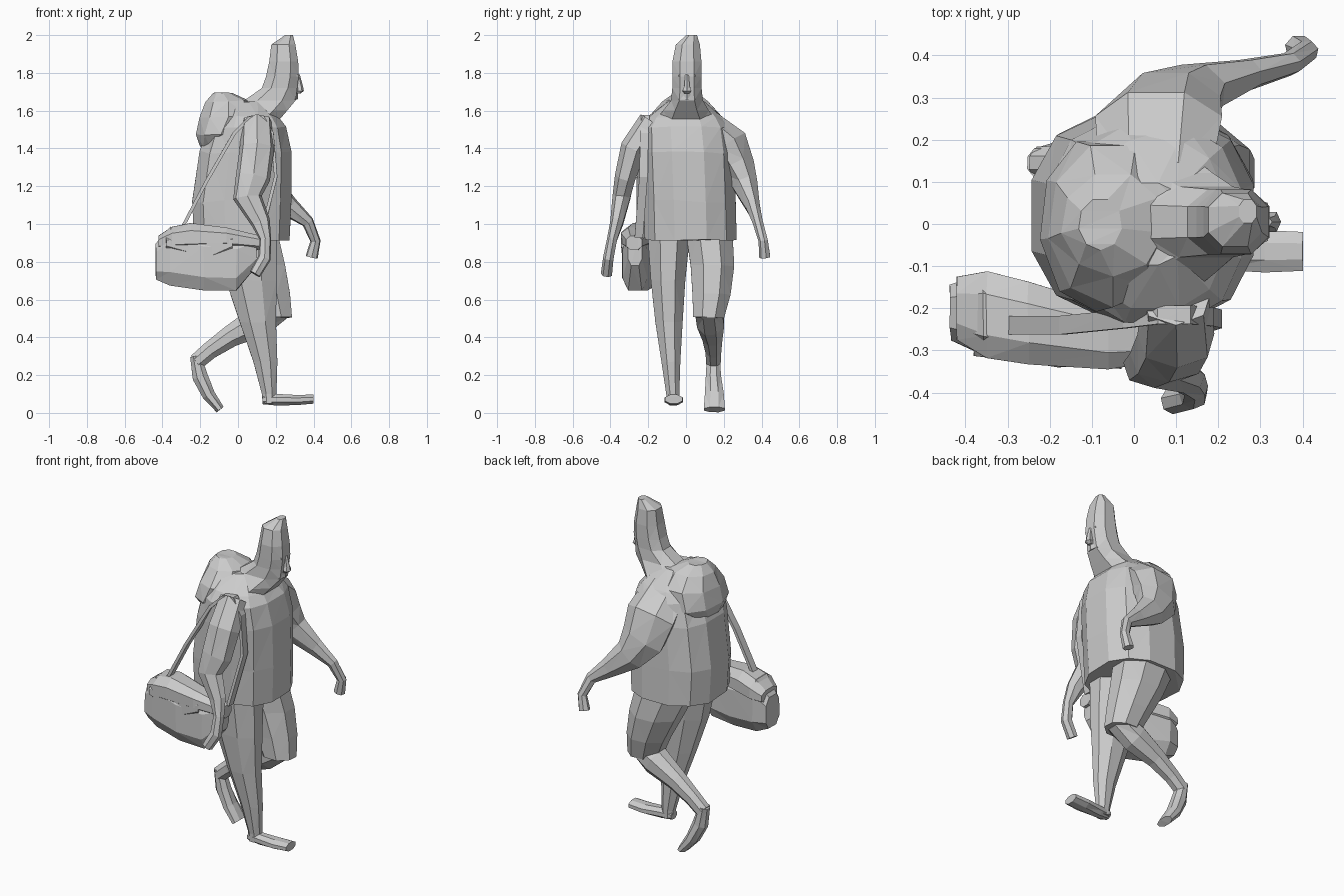
import bpy, bmesh, math, random
from mathutils import Vector

random.seed(4)


def loft(name, sections, n=8, axis=None, power=1.0, start=0.5, rough=0.04):
    """Skin rings (x, y, z, half width sideways, half depth) along a path."""
    bm = bmesh.new()
    pts = [Vector(s[:3]) for s in sections]
    grow = 1.04 if start and power == 1 else 1.0
    rings = []
    for i, s in enumerate(sections):
        if axis:
            t = Vector(axis)
        else:
            t = Vector()
            if i > 0:
                t += (pts[i] - pts[i - 1]).normalized()
            if i < len(pts) - 1:
                t += (pts[i + 1] - pts[i]).normalized()
        t.normalize()
        side = Vector((0, 1, 0))
        side = (side - t * side.dot(t)).normalized()
        up = side.cross(t)
        j = rough * min(s[3], s[4])
        ring = []
        for k in range(n):
            a = 2 * math.pi * (k + start) / n
            c, d = math.cos(a), math.sin(a)
            c = math.copysign(abs(c) ** power, c) * grow
            d = math.copysign(abs(d) ** power, d) * grow
            # a little hand-cut unevenness along the path
            slip = t * random.uniform(-j, j)
            ring.append(bm.verts.new(pts[i] + side * c * s[3] + up * d * s[4] + slip))
        rings.append(ring)
    for r0, r1 in zip(rings, rings[1:]):
        for k in range(n):
            bm.faces.new((r0[k], r0[(k + 1) % n], r1[(k + 1) % n], r1[k]))
    bm.faces.new(rings[0])
    bm.faces.new(rings[-1])
    bmesh.ops.triangulate(bm, faces=bm.faces)
    bmesh.ops.recalc_face_normals(bm, faces=bm.faces)
    me = bpy.data.meshes.new(name)
    bm.to_mesh(me)
    bm.free()
    ob = bpy.data.objects.new(name, me)
    bpy.context.collection.objects.link(ob)
    return ob


Z, X = (0, 0, 1), (1, 0, 0)

# Loose shirt with sloping shoulders, and the hood bunched behind the neck
loft("shirt", [
    (0.02, 0.025, 0.92, 0.25, 0.26),
    (0.02, 0.02, 1.12, 0.25, 0.27),
    (0.04, 0.01, 1.38, 0.25, 0.25),
    (0.05, 0.00, 1.51, 0.24, 0.21),
    (0.05, 0.00, 1.565, 0.205, 0.17),
    (0.02, 0.00, 1.65, 0.10, 0.11)], 12, Z, 0.8)
loft("hood", [
    (-0.15, 0.00, 1.41, 0.12, 0.05),
    (-0.09, 0.00, 1.47, 0.20, 0.13),
    (-0.05, 0.00, 1.57, 0.19, 0.15),
    (-0.05, 0.00, 1.65, 0.12, 0.12),
    (-0.08, 0.00, 1.695, 0.06, 0.05)], 9, Z)

# Head stretching forward out of a wide collar
loft("head_and_neck", [
    (0.05, 0.00, 1.54, 0.18, 0.17),
    (0.12, 0.00, 1.60, 0.13, 0.15),
    (0.17, 0.005, 1.655, 0.09, 0.145),
    (0.22, 0.005, 1.72, 0.083, 0.10),
    (0.235, 0.005, 1.78, 0.083, 0.093),
    (0.242, 0.005, 1.86, 0.082, 0.082),
    (0.24, 0.01, 1.95, 0.068, 0.068),
    (0.27, 0.03, 2.0, 0.03, 0.022)], 8, Z, 0.85, 0.5, 0)
loft("nose", [
    (0.315, 0.005, 1.79, 0.010, 0.012),
    (0.325, 0.005, 1.73, 0.016, 0.018),
    (0.328, 0.005, 1.705, 0.026, 0.020),
    (0.315, 0.005, 1.69, 0.014, 0.014)], 6, Z)
loft("moustache", [
    (0.292, 0.005, 1.69, 0.03, 0.026),
    (0.29, 0.005, 1.66, 0.05, 0.025)], 6, Z)
for s in (-1, 1):
    loft("eye", [
        (0.29, 0.005 + s * 0.038, 1.785, 0.018, 0.012),
        (0.318, 0.005 + s * 0.035, 1.785, 0.011, 0.007)], 6, X)

# Right arm hangs by the bag, left arm swings forward
loft("right_arm", [
    (0.10, -0.18, 1.54, 0.07, 0.08),
    (0.10, -0.275, 1.40, 0.07, 0.09),
    (0.08, -0.32, 1.25, 0.055, 0.09),
    (0.05, -0.34, 1.14, 0.048, 0.075),
    (0.12, -0.365, 1.01, 0.035, 0.05),
    (0.145, -0.39, 0.92, 0.027, 0.03),
    (0.14, -0.41, 0.82, 0.028, 0.034),
    (0.09, -0.42, 0.735, 0.03, 0.03)], 7)
loft("left_arm", [
    (0.05, 0.10, 1.55, 0.07, 0.13),
    (0.06, 0.235, 1.42, 0.10, 0.15),
    (0.085, 0.285, 1.29, 0.083, 0.13),
    (0.15, 0.32, 1.19, 0.063, 0.09),
    (0.27, 0.355, 1.09, 0.037, 0.055),
    (0.37, 0.38, 1.01, 0.027, 0.032),
    (0.41, 0.41, 0.91, 0.025, 0.027),
    (0.39, 0.418, 0.825, 0.03, 0.032)], 7)

# Standing right leg and its flat foot
loft("right_leg", [
    (0.04, -0.09, 0.98, 0.12, 0.17),
    (0.07, -0.095, 0.70, 0.095, 0.14),
    (0.105, -0.09, 0.48, 0.075, 0.10),
    (0.145, -0.08, 0.27, 0.052, 0.066),
    (0.165, -0.07, 0.10, 0.036, 0.040),
    (0.165, -0.07, 0.05, 0.034, 0.036)], 8, Z)
loft("right_foot", [
    (0.13, -0.07, 0.07, 0.03, 0.025),
    (0.20, -0.07, 0.07, 0.04, 0.032),
    (0.31, -0.065, 0.068, 0.052, 0.028),
    (0.40, -0.065, 0.073, 0.048, 0.025)], 8, X)

# Trailing left leg, bent at the knee, toe on the ground
loft("left_thigh", [
    (0.03, 0.12, 0.98, 0.13, 0.18),
    (0.10, 0.14, 0.78, 0.12, 0.155),
    (0.155, 0.135, 0.63, 0.105, 0.125),
    (0.19, 0.12, 0.505, 0.085, 0.10)], 8, Z)
loft("left_shin", [
    (0.23, 0.12, 0.55, 0.075, 0.06),
    (0.11, 0.13, 0.485, 0.075, 0.085),
    (-0.04, 0.14, 0.405, 0.055, 0.06),
    (-0.15, 0.145, 0.33, 0.043, 0.048),
    (-0.22, 0.145, 0.27, 0.04, 0.045)], 8)
loft("left_foot", [
    (-0.225, 0.145, 0.30, 0.036, 0.03),
    (-0.20, 0.145, 0.19, 0.042, 0.043),
    (-0.155, 0.15, 0.095, 0.052, 0.036),
    (-0.095, 0.15, 0.018, 0.058, 0.024)], 8)

# Shoulder bag: pouch, rounded lid and hanging flap
loft("bag_pouch", [
    (-0.435, -0.21, 0.80, 0.07, 0.10),
    (-0.36, -0.215, 0.83, 0.10, 0.165),
    (-0.18, -0.25, 0.80, 0.095, 0.16),
    (-0.01, -0.27, 0.79, 0.07, 0.15),
    (0.10, -0.27, 0.86, 0.04, 0.085)], 8, X, 0.7)
loft("bag_lid", [
    (-0.42, -0.20, 0.90, 0.08, 0.04),
    (-0.35, -0.215, 0.92, 0.11, 0.07),
    (-0.25, -0.235, 0.93, 0.105, 0.08),
    (-0.06, -0.27, 0.925, 0.08, 0.06),
    (0.12, -0.275, 0.90, 0.045, 0.04)], 8, X, 0.85)
loft("bag_flap", [
    (-0.38, -0.295, 0.90, 0.02, 0.03),
    (-0.16, -0.32, 0.86, 0.02, 0.07),
    (-0.03, -0.33, 0.90, 0.015, 0.035)], 6, X)

# Flat strap over the right shoulder
loft("bag_strap", [(x, y, z, 0.03, 0.012) for x, y, z in (
    (-0.29, -0.24, 0.99), (-0.17, -0.24, 1.22), (-0.02, -0.225, 1.48),
    (0.06, -0.215, 1.56), (0.13, -0.215, 1.57), (0.18, -0.22, 1.48),
    (0.20, -0.225, 1.25), (0.12, -0.25, 0.93))], 4)
